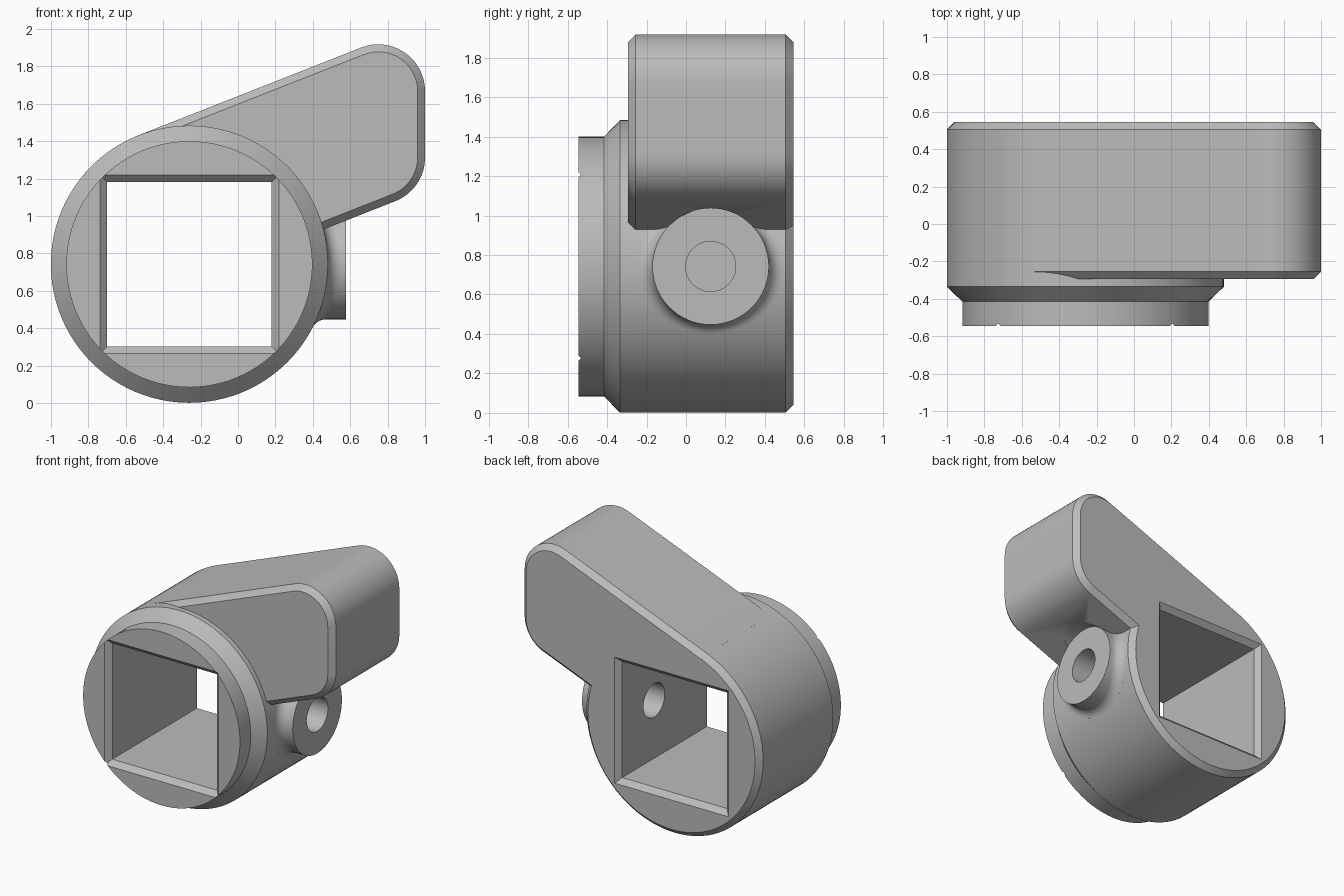
import bpy, bmesh
from math import sin, cos, tan, asin, sqrt, pi, radians
from mathutils import Vector

if "Cube" in bpy.data.objects:
    bpy.data.objects.remove(bpy.data.objects["Cube"])

HUB = Vector((-0.26, 0.742))      # hub axis in x, z
HUB_R = 0.741
BACK = 0.545
BEVEL = 0.04
BOSS_Y, BOSS_R, BOSS_END = 0.125, 0.295, 0.578

grey = bpy.data.materials.new("plain_grey")
grey.use_nodes = True
colour = (0.5, 0.5, 0.5, 1)
grey.diffuse_color = colour
grey.node_tree.nodes["Principled BSDF"].inputs["Base Color"].default_value = colour


def loft(name, rings):
    """Closed solid through rings of equal point count."""
    bm = bmesh.new()
    loops = [[bm.verts.new(p) for p in ring] for ring in rings]
    for a, b in zip(loops, loops[1:]):
        for i in range(len(a)):
            j = (i + 1) % len(a)
            bm.faces.new((a[i], a[j], b[j], b[i]))
    bm.faces.new(loops[0])
    bm.faces.new(loops[-1])
    bmesh.ops.recalc_face_normals(bm, faces=bm.faces)
    mesh = bpy.data.meshes.new(name)
    bm.to_mesh(mesh)
    bm.free()
    mesh.materials.append(grey)
    ob = bpy.data.objects.new(name, mesh)
    bpy.context.collection.objects.link(ob)
    return ob


def hub_ring(y, r, n=96, turn=0):
    angles = [2 * pi * i / n + turn for i in range(n)]
    return [(HUB.x + r * cos(t), y, HUB.y + r * sin(t)) for t in angles]


def boss_ring(x, r, n=64):
    angles = [2 * pi * i / n for i in range(n)]
    return [(x, BOSS_Y + r * cos(t), HUB.y + r * sin(t)) for t in angles]


def combine(target, tool, operation):
    mod = target.modifiers.new(operation.lower(), 'BOOLEAN')
    mod.operation, mod.object, mod.solver = operation, tool, 'EXACT'
    bpy.context.view_layer.objects.active = target
    bpy.ops.object.modifier_apply(modifier=mod.name)
    bpy.data.objects.remove(tool)


# Round hub with stepped front collar and bevelled back
body = loft("clamp_body", [hub_ring(y, r) for y, r in (
    (-BACK, 0.658), (-0.415, 0.658), (-0.335, HUB_R),
    (BACK - BEVEL, HUB_R), (BACK, HUB_R - BEVEL))])

# Lever arm, tangent to the hub, with rounded corners
tilt = radians(21.5)
normal = Vector((-sin(tilt), cos(tilt)))
CORNER = 0.25
top_x = 1 - CORNER
top_z = HUB.y + (HUB_R - CORNER + sin(tilt) * (top_x - HUB.x)) / cos(tilt)
top_c, low_c = Vector((top_x, top_z)), Vector((top_x, 1.312))


def arm_ring(y, inset):
    r = CORNER - inset
    pts = [HUB + normal * (HUB_R - inset)]
    for c, start, end in ((top_c, pi / 2 + tilt, 0), (low_c, 0, tilt - pi / 2)):
        for i in range(17):
            t = start + (end - start) * i / 16
            pts.append(c + r * Vector((cos(t), sin(t))))
    pts.append(HUB + normal * ((low_c - HUB).dot(normal) - r))
    return [(p.x, y, p.y) for p in pts]


FRONT = -0.295
arm = loft("lever_arm", [arm_ring(y, d) for y, d in (
    (FRONT, BEVEL), (FRONT + BEVEL, 0), (BACK - BEVEL, 0), (BACK, BEVEL))])
combine(arm, loft("screw_clearance", [boss_ring(BOSS_END, BOSS_R),
                                      boss_ring(1.2, BOSS_R)]), 'DIFFERENCE')
combine(body, arm, 'UNION')


# Screw boss with a fillet blending into the hub
def hub_x(dz):
    return HUB.x + sqrt(HUB_R ** 2 - dz ** 2)


def boss_profile(t, fillet=0.075, steps=8):
    slope = asin(BOSS_R / HUB_R) * sin(t) ** 2
    reach = fillet * tan((pi / 2 - slope) / 2)
    weight = sin((pi / 2 + slope) / 2)
    r_out = BOSS_R + reach * cos(slope)
    corner = Vector((hub_x(BOSS_R * sin(t)), BOSS_R))
    a = Vector((hub_x(r_out * sin(t)), r_out))
    b = corner + Vector((reach, 0))
    pts = [Vector((0.3, r_out))]
    for i in range(steps + 1):
        s = i / steps
        k = ((1 - s) ** 2, 2 * s * (1 - s) * weight, s * s)
        pts.append((a * k[0] + corner * k[1] + b * k[2]) / sum(k))
    pts.append(Vector((BOSS_END, BOSS_R)))
    return [(p.x, BOSS_Y + p.y * cos(t), HUB.y + p.y * sin(t)) for p in pts]


columns = [boss_profile(2 * pi * i / 64) for i in range(64)]
combine(body, loft("screw_boss", list(zip(*columns))), 'UNION')

# Square through hole, flared at both ends, and the screw hole
IN, OUT, EXTRA = 0.44, 0.478, 0.05
FLARE = OUT - IN
square = [(-BACK - EXTRA, OUT + EXTRA), (-BACK + FLARE, IN),
          (BACK - FLARE, IN), (BACK + EXTRA, OUT + EXTRA)]
combine(body, loft("square_hole", [hub_ring(y, h * sqrt(2), 4, pi / 4)
                                   for y, h in square]), 'DIFFERENCE')
combine(body, loft("screw_hole", [boss_ring(0, 0.127),
                                  boss_ring(0.7, 0.127)]), 'DIFFERENCE')

# Smooth rounds, crisp bevels
bpy.ops.object.select_all(action='DESELECT')
body.select_set(True)
bpy.context.view_layer.objects.active = body
bpy.ops.object.shade_smooth_by_angle(angle=radians(30))
